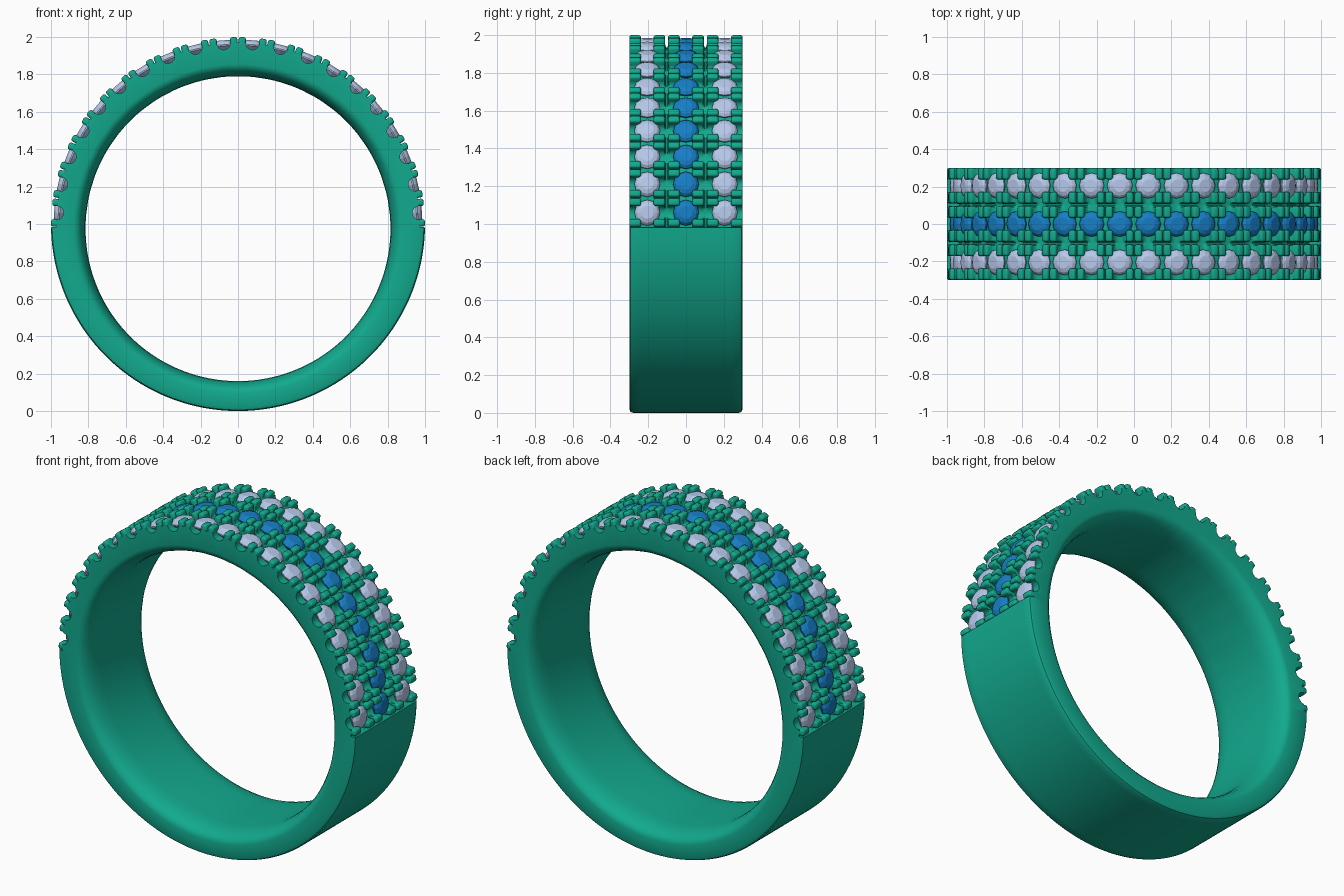
import bpy, bmesh
from math import sin, cos, pi, sqrt, radians
from mathutils import Matrix, Vector

if "Cube" in bpy.data.objects:
    bpy.data.objects.remove(bpy.data.objects["Cube"])

PITCH = radians(9.1)
COUNT = 20
HALF = PITCH * COUNT / 2
ROWS = (-0.205, 0.0, 0.205)
NOTCH = 0.036


def material(name, rgb):
    m = bpy.data.materials.new(name)
    m.diffuse_color = (*rgb, 1)
    m.use_nodes = True
    m.node_tree.nodes["Principled BSDF"].inputs["Base Color"].default_value = m.diffuse_color
    return m


def finish(name, bm, mat, smooth=None):
    bmesh.ops.recalc_face_normals(bm, faces=bm.faces)
    me = bpy.data.meshes.new(name)
    bm.to_mesh(me)
    bm.free()
    ob = bpy.data.objects.new(name, me)
    bpy.context.collection.objects.link(ob)
    me.materials.append(mat)
    if smooth:
        bpy.ops.object.select_all(action='DESELECT')
        ob.select_set(True)
        bpy.context.view_layer.objects.active = ob
        bpy.ops.object.shade_smooth_by_angle(angle=radians(smooth))
    return ob


def seat(i, y):
    """Frame of one stone: local x along the band, z outward, origin on the axis."""
    a = -HALF + PITCH * (i + 0.5)
    return Matrix.Translation((0, y, 1)) @ Matrix.Rotation(a, 4, 'Y')


green = material("green_metal", (0.006, 0.40, 0.27))
silver = material("pale_stone", (0.47, 0.58, 0.82))
blue = material("blue_stone", (0.008, 0.21, 0.56))

# Cross-section: comfort-fit inside, then the outside from +y to -y
half_in = [(0.0, 0.815), (0.16, 0.815), (0.21, 0.819), (0.25, 0.829),
           (0.28, 0.845), (0.295, 0.862), (0.3, 0.88)]
inner = [(-y, r) for y, r in reversed(half_in[1:])] + half_in
# (y, bevel on the plain part, maximum radius on the set part)
TOP, LOW, GAP = 0.97, 0.948, 0.935
half_out = [(0.3, 0.02, TOP), (0.294, 0.006, TOP), (0.28, 0, TOP),
            (0.241, 0, TOP), (0.24, 0, LOW), (0.17, 0, LOW), (0.169, 0, TOP),
            (0.115, 0, TOP), (0.106, 0, GAP), (0.099, 0, GAP), (0.09, 0, TOP),
            (0.036, 0, TOP), (0.035, 0, LOW)]
outer = half_out + [(-y, b, m) for y, b, m in reversed(half_out)]

# Stations round the ring: (angle, notch radius or None for the plain part)
stations = []
for i in range(COUNT):
    mid = -HALF + PITCH * (i + 0.5)
    for k in range(-5, 6):
        t = NOTCH * sin(k * pi / 10)
        stations.append((mid + t / 0.96, TOP - sqrt(max(0, NOTCH ** 2 - t * t))))
stations = [(-HALF, TOP)] + stations + [(HALF, TOP)]
N = 96
for k in range(N + 1):
    stations.append((HALF + (2 * pi - 2 * HALF) * k / N, None))

# Ring band
bm = bmesh.new()
loops = []
for a, notch in stations:
    loop = [bm.verts.new((r * sin(a), y, 0.975 + r * cos(a))) for y, r in inner]
    for y, bev, cap in outer:
        r = 1 - bev if notch is None else min(notch, cap)
        loop.append(bm.verts.new((r * sin(a), y, 1 + r * cos(a))))
    loops.append(loop)
for j, A in enumerate(loops):
    B = loops[(j + 1) % len(loops)]
    for k in range(len(A)):
        n = (k + 1) % len(A)
        bm.faces.new((A[k], A[n], B[n], B[k]))
bmesh.ops.remove_doubles(bm, verts=bm.verts, dist=0.00005)
finish("ring_band", bm, green, 35)

# Four rounded prongs round every stone
bm = bmesh.new()
for y in ROWS:
    for i in range(COUNT):
        for sx in (-1, 1):
            for sy in (-1, 1):
                m = (seat(i, y) @ Matrix.Translation((sx * 0.055, sy * 0.064, 0.9625))
                     @ Matrix.Diagonal((0.039, 0.062, 0.071, 1)))
                bmesh.ops.create_cube(bm, size=1, matrix=m)
bmesh.ops.bevel(bm, geom=list(bm.edges), offset=0.012, segments=3,
                profile=0.5, affect='EDGES')
finish("prongs", bm, green, 40)

# Faceted stones: culet, girdle, crown and flat table
SIDES = 12
stone_profile = [(0.012, 0.905), (0.068, 0.955), (0.068, 0.962),
                 (0.055, 0.976), (0.034, 0.985)]


def stones(name, y, mat):
    bm = bmesh.new()
    for i in range(COUNT):
        m = seat(i, y)
        rings = [[bm.verts.new(m @ Vector((r * cos(2 * pi * k / SIDES),
                                           r * sin(2 * pi * k / SIDES), h)))
                  for k in range(SIDES)] for r, h in stone_profile]
        for A, B in zip(rings, rings[1:]):
            for k in range(SIDES):
                n = (k + 1) % SIDES
                bm.faces.new((A[k], A[n], B[n], B[k]))
        bm.faces.new(rings[0][::-1])
        bm.faces.new(rings[-1])
    finish(name, bm, mat)


stones("front_stones", ROWS[0], silver)
stones("middle_stones", ROWS[1], blue)
stones("back_stones", ROWS[2], silver)
